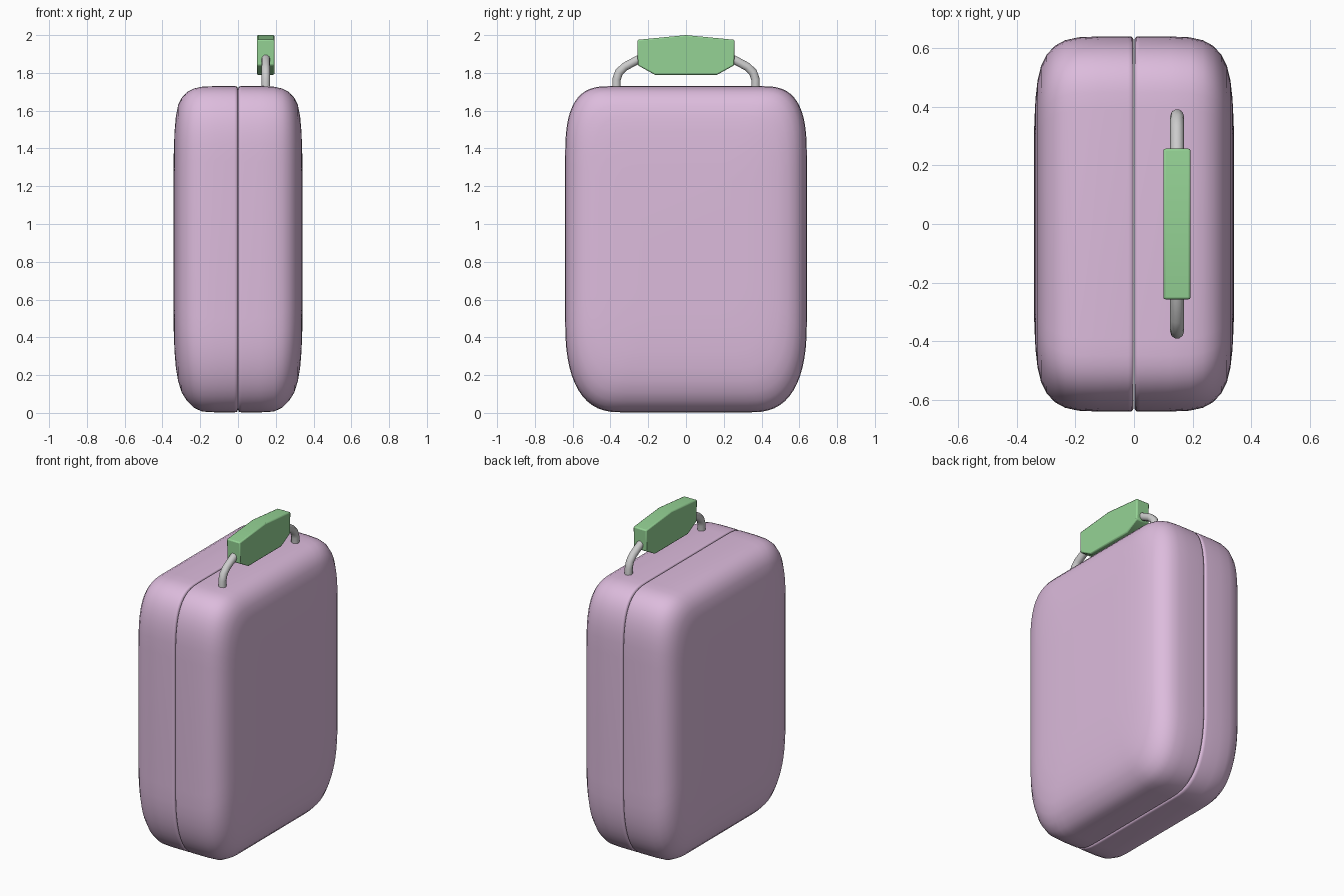
import bpy, bmesh, math

if "Cube" in bpy.data.objects:
    bpy.data.objects.remove(bpy.data.objects["Cube"])


def material(name, rgb):
    m = bpy.data.materials.new(name)
    m.diffuse_color = (*rgb, 1)
    m.use_nodes = True
    m.node_tree.nodes["Principled BSDF"].inputs["Base Color"].default_value = m.diffuse_color
    return m


def make_object(name, bm, mat=None):
    bmesh.ops.recalc_face_normals(bm, faces=bm.faces)
    me = bpy.data.meshes.new(name)
    bm.to_mesh(me)
    bm.free()
    ob = bpy.data.objects.new(name, me)
    bpy.context.collection.objects.link(ob)
    if mat:
        me.materials.append(mat)
    return ob


def smooth(ob, angle):
    bpy.ops.object.select_all(action='DESELECT')
    ob.select_set(True)
    bpy.context.view_layer.objects.active = ob
    bpy.ops.object.shade_smooth_by_angle(angle=math.radians(angle))


def corner(ry, rz, n, steps=14):
    # quarter superellipse from the side round to the flat end
    for i in range(steps + 1):
        a = math.pi / 2 * i / steps
        yield ry * math.cos(a) ** (2 / n), rz * math.sin(a) ** (2 / n)


def outline(dy, dt, db):
    # soft rounded rectangle, inset at sides, top and bottom
    hw, top, bot = 0.64 - dy, 1.73 - dt, 0.003 + db
    k = hw / 0.64
    tr = [(hw - 0.25 * k + y, top - 0.40 * k + z) for y, z in corner(0.25 * k, 0.40 * k, 3.0)]
    br = [(hw - 0.30 * k + y, bot + 0.50 * k - z) for y, z in corner(0.30 * k, 0.50 * k, 2.6)]
    right = br[::-1] + tr
    return right + [(-y, z) for y, z in reversed(right)]


pink = material("pink", (0.72, 0.50, 0.72))
green = material("green", (0.30, 0.65, 0.30))

# Case shells: x, side inset, top inset, bottom inset
profile = [(0.001, 0.30, 0.30, 0.30), (0.001, 0.014, 0.014, 0.014),
           (0.004, 0.005, 0.005, 0.005), (0.009, 0.001, 0.001, 0.001),
           (0.02, 0, 0, 0), (0.12, 0, 0, 0), (0.19, 0.003, 0.003, 0.004),
           (0.235, 0.013, 0.013, 0.025), (0.27, 0.032, 0.032, 0.06),
           (0.298, 0.062, 0.062, 0.105), (0.317, 0.10, 0.10, 0.165),
           (0.329, 0.15, 0.16, 0.235), (0.336, 0.21, 0.24, 0.32),
           (0.340, 0.29, 0.35, 0.42), (0.342, 0.38, 0.46, 0.52)]
for side, label in ((-1, "left_case_shell"), (1, "right_case_shell")):
    bm = bmesh.new()
    rings = [[bm.verts.new((side * x, y, z)) for y, z in outline(dy, dt, db)]
             for x, dy, dt, db in profile]
    for a, b in zip(rings, rings[1:]):
        for i in range(len(a)):
            j = (i + 1) % len(a)
            bm.faces.new((a[i], a[j], b[j], b[i]))
    bm.faces.new(rings[0])
    bm.faces.new(rings[-1])
    smooth(make_object(label, bm, pink), 40)

# Handle grip
half = [(0.165, 1.79), (0.255, 1.84), (0.257, 1.975)]
pts = half + [(0, 2.0)] + [(-y, z) for y, z in reversed(half)]
bm = bmesh.new()
a = [bm.verts.new((0.100, y, z)) for y, z in pts]
b = [bm.verts.new((0.193, y, z)) for y, z in pts]
bm.faces.new(a)
bm.faces.new(b)
for i in range(len(a)):
    j = (i + 1) % len(a)
    bm.faces.new((a[i], a[j], b[j], b[i]))
grip = make_object("handle_grip", bm, green)
bev = grip.modifiers.new("Bevel", 'BEVEL')
bev.width = 0.007
bev.segments = 2
bev.limit_method = 'ANGLE'
smooth(grip, 30)

# Handle bar, one arching tube through the grip
half = [(0.368, 1.70), (0.368, 1.765), (0.355, 1.803), (0.325, 1.832), (0.24, 1.878), (0.18, 1.89)]
path = half + [(-y, z) for y, z in reversed(half)]
cu = bpy.data.curves.new("handle_bar", 'CURVE')
cu.dimensions = '3D'
cu.bevel_depth = 0.0235
cu.bevel_resolution = 3
cu.use_fill_caps = True
sp = cu.splines.new('POLY')
sp.points.add(len(path) - 1)
for p, (y, z) in zip(sp.points, path):
    p.co = (0.147, y, z, 1)
sp.use_smooth = True
bar = bpy.data.objects.new("handle_bar", cu)
bpy.context.collection.objects.link(bar)
